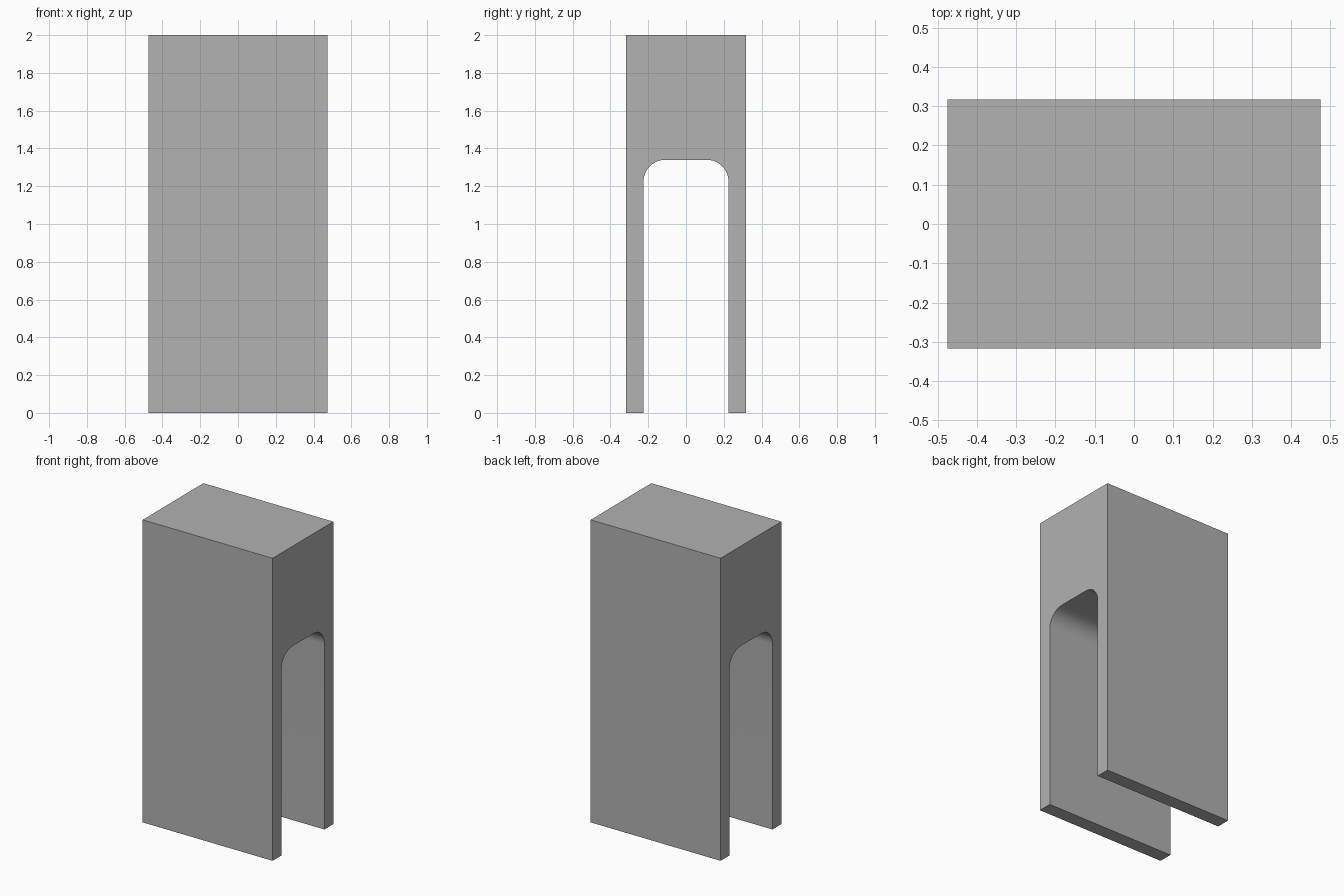
import bpy
import bmesh
from math import cos, sin, pi

WIDTH, DEPTH, HEIGHT = 0.95, 0.634, 2.0
SLOT_HALF, SLOT_TOP, RADIUS, STEPS = 0.225, 1.34, 0.115, 12

cube = bpy.data.objects.get("Cube")
if cube:
    bpy.data.objects.remove(cube, do_unlink=True)

# Single grey material
grey = bpy.data.materials.new("plain grey")
grey.use_nodes = True
colour = (0.445, 0.445, 0.445, 1)
grey.diffuse_color = colour
grey.node_tree.nodes["Principled BSDF"].inputs["Base Color"].default_value = colour

# Half of the slot outline: foot, then the rounded upper corner
half = [(SLOT_HALF, 0)]
for i in range(STEPS + 1):
    a = i / STEPS * pi / 2
    half.append((SLOT_HALF - RADIUS + RADIUS * cos(a),
                 SLOT_TOP - RADIUS + RADIUS * sin(a)))

# Full side profile: outer rectangle, then the slot mirrored left to right
outer = [(DEPTH / 2, 0), (DEPTH / 2, HEIGHT), (-DEPTH / 2, HEIGHT), (-DEPTH / 2, 0)]
profile = outer + [(-y, z) for y, z in half] + half[::-1]

# Extrude the profile across the width
bm = bmesh.new()
side = bm.faces.new([bm.verts.new((-WIDTH / 2, y, z)) for y, z in profile])
result = bmesh.ops.extrude_face_region(bm, geom=[side], use_keep_orig=True)
moved = [v for v in result["geom"] if isinstance(v, bmesh.types.BMVert)]
bmesh.ops.translate(bm, verts=moved, vec=(WIDTH, 0, 0))
bmesh.ops.recalc_face_normals(bm, faces=bm.faces)

mesh = bpy.data.meshes.new("arched_block")
bm.to_mesh(mesh)
bm.free()
mesh.materials.append(grey)
block = bpy.data.objects.new("arched_block", mesh)
bpy.context.collection.objects.link(block)

# Smooth the rounded corners, keep the edges sharp
bpy.ops.object.select_all(action="DESELECT")
block.select_set(True)
bpy.context.view_layer.objects.active = block
bpy.ops.object.shade_smooth_by_angle(angle=pi / 6)
